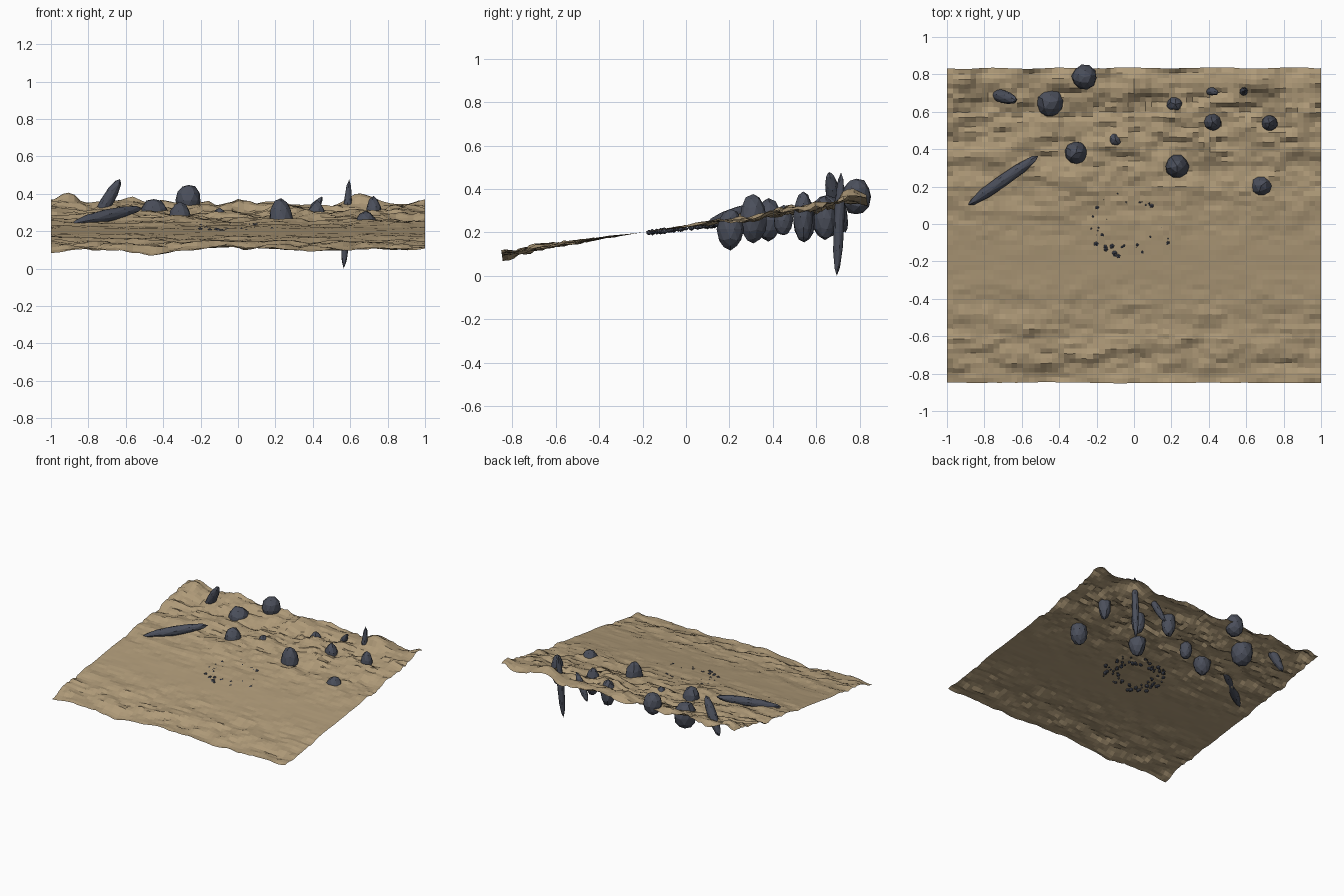
import bpy, bmesh, math, random
from mathutils import Vector, Matrix, noise

if "Cube" in bpy.data.objects:
    bpy.data.objects.remove(bpy.data.objects["Cube"])

random.seed(4)


def material(name, rgb):
    m = bpy.data.materials.new(name)
    m.diffuse_color = (*rgb, 1)
    m.use_nodes = True
    m.node_tree.nodes["Principled BSDF"].inputs["Base Color"].default_value = m.diffuse_color
    return m


sand = material("sand", (0.43, 0.325, 0.19))
slate = material("slate", (0.07, 0.078, 0.105))


def add_object(name, bm, mat):
    me = bpy.data.meshes.new(name)
    bm.to_mesh(me)
    bm.free()
    me.materials.append(mat)
    ob = bpy.data.objects.new(name, me)
    bpy.context.collection.objects.link(ob)
    return ob


def lerp_profile(pts, x):
    for (x0, z0), (x1, z1) in zip(pts, pts[1:]):
        if x <= x1:
            return z0 + (z1 - z0) * (x - x0) / (x1 - x0)
    return pts[-1][1]


# Ridge heights near the back edge and dips along the front edge
BACK = [(-1, .37), (-.92, .435), (-.88, .42), (-.83, .36), (-.72, .37), (-.5, .355),
        (-.4, .375), (-.3, .36), (-.12, .32), (0, .385), (.1, .345), (.35, .355),
        (.5, .33), (.57, .38), (.64, .435), (.72, .39), (.8, .34), (.9, .345), (1, .375)]
FRONT = [(-1, .085), (-.85, .115), (-.6, .095), (-.47, .06), (-.3, .10), (-.05, .125),
         (.2, .10), (.5, .09), (.75, .11), (1, .12)]


def ground_z(x, y):
    d = y + 0.2
    n = noise.noise(Vector((x * 5, y * 9, 1.3)))
    n += 0.6 * noise.noise(Vector((x * 11, y * 22, 7.1)))
    n += 0.4 * noise.noise(Vector((x * 25, y * 38, 3.7)))
    z = 0.2 + d * (0.143 + 0.048 * n)
    if y > 0:
        w = 0.75 * math.exp(-((y - 0.77) / 0.06) ** 2)
        return z + w * (lerp_profile(BACK, x) - z)
    w = 0.7 * math.exp(-((y + 0.82) / 0.05) ** 2)
    return z + w * (lerp_profile(FRONT, x) - z)


# Sloping ground, rougher away from the calm strip
bm = bmesh.new()
bmesh.ops.create_grid(bm, x_segments=64, y_segments=64, size=1)
for v in bm.verts:
    x, y = v.co.x, v.co.y * 0.842 - 0.008
    z = ground_z(x, y)
    v.co = (x, y - 0.14 * (z - 0.2 - 0.143 * (y + 0.2)), z)
add_object("ground", bm, sand)


def add_rock(bm, centre, scale, rot=None, sub=2, jitter=0.05):
    rot = rot or Matrix.Rotation(random.uniform(0, 6.28), 4, 'Z')
    mat = Matrix.Translation(centre) @ rot @ Matrix.Diagonal((*scale, 1))
    made = bmesh.ops.create_icosphere(bm, subdivisions=sub, radius=1)
    for v in made["verts"]:
        v.co = mat @ (v.co * (1 + random.uniform(-jitter, jitter)))


# Upright boulders: x, y, radius, bottom z, top z
BOULDERS = [(-.265, .785, .067, .28, .45), (-.45, .65, .08, .17, .375),
            (-.31, .38, .063, .16, .355), (-.10, .45, .044, .185, .325),
            (.22, .64, .052, .165, .365), (.42, .545, .05, .15, .365),
            (.725, .54, .045, .16, .385), (.23, .31, .063, .15, .375),
            (.68, .205, .062, .12, .31)]
for i, (x, y, r, z0, z1) in enumerate(BOULDERS):
    bm = bmesh.new()
    add_rock(bm, (x, y, (z0 + z1) / 2), (r, r, (z1 - z0) / 2))
    add_object(f"boulder_{i + 1}", bm, slate)

# Long leaning shards: low end, high end, radius
SHARDS = [((-.78, .705, .22), (-.63, .66, .48), .035),
          ((-.89, .10, .24), (-.51, .365, .325), .034),
          ((.33, .735, .20), (.45, .70, .385), .025),
          ((.565, .695, 0), (.595, .715, .48), .025)]
for i, (a, b, r) in enumerate(SHARDS):
    a, b = Vector(a), Vector(b)
    bm = bmesh.new()
    rot = (b - a).to_track_quat('Z', 'Y').to_matrix().to_4x4()
    add_rock(bm, (a + b) / 2, (r, r, (b - a).length / 2), rot, jitter=0.02)
    low = min(v.co.z for v in bm.verts)
    if low < 0.03:
        bmesh.ops.translate(bm, verts=bm.verts, vec=(0, 0, -low))
    add_object(f"shard_{i + 1}", bm, slate)

# Ring of half-buried pebbles
bm = bmesh.new()
for i in range(80):
    a, d = random.uniform(0, 2 * math.pi), random.uniform(0.13, 0.25)
    x, y = d * math.cos(a), d * math.sin(a) * 0.8 + 0.01
    r = random.uniform(0.006, 0.017)
    z = 0.2 + 0.11 * max(y + 0.2, 0) - 0.004
    add_rock(bm, (x, y, z), (r, r * 0.85, r * 0.9), sub=1)
add_object("pebbles", bm, slate)
